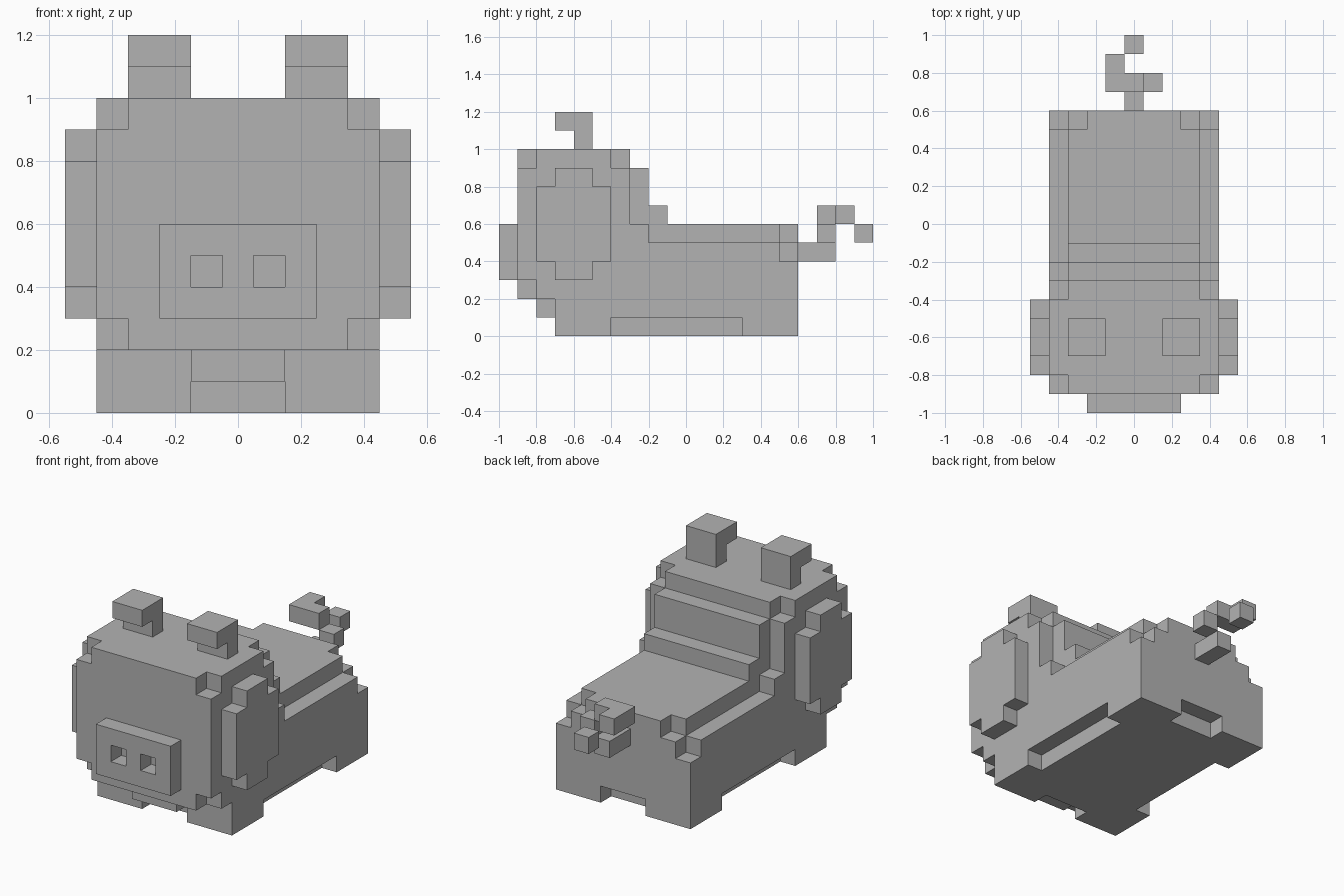
import bpy
import bmesh
from itertools import product
from mathutils import Vector

CELL = 0.1

cube = bpy.data.objects.get("Cube")
if cube:
    bpy.data.objects.remove(cube, do_unlink=True)

grey = bpy.data.materials.new("plain_grey")
grey.use_nodes = True
GREY = (0.45, 0.45, 0.45, 1.0)
grey.diffuse_color = GREY
grey.node_tree.nodes["Principled BSDF"].inputs["Base Color"].default_value = GREY


def block(low, high):
    """Cells from low to high, both included. Cells are centred on x = 0."""
    return set(product(*(range(a, b + 1) for a, b in zip(low, high))))


def wide(half, y, z):
    """Block centred on x, with (first, last) cells in y and z."""
    return block((-half, y[0], z[0]), (half, y[1], z[1]))


def mirrored(cells):
    return cells | {(-x, y, z) for x, y, z in cells}


def build(name, cells):
    """Skin a set of cells with flat outer faces and merge coplanar ones."""
    bm = bmesh.new()
    verts = {}

    def corner(p):
        key = tuple(round(c * 2) for c in p)
        if key not in verts:
            verts[key] = bm.verts.new(Vector(p) * CELL)
        return verts[key]

    for cell in sorted(cells):
        centre = Vector(cell) + Vector((0, 0.5, 0.5))
        for axis, sign in product(range(3), (-1, 1)):
            normal = Vector((0, 0, 0))
            normal[axis] = sign
            if tuple(int(c + n) for c, n in zip(cell, normal)) in cells:
                continue
            u = Vector((0, 0, 0))
            u[(axis + 1) % 3] = 0.5
            v = normal.cross(u)
            middle = centre + normal * 0.5
            ring = (middle - u - v, middle + u - v, middle + u + v, middle - u + v)
            bm.faces.new([corner(p) for p in ring])
    bmesh.ops.dissolve_limit(bm, angle_limit=0.01, verts=bm.verts[:], edges=bm.edges[:])
    mesh = bpy.data.meshes.new(name)
    bm.to_mesh(mesh)
    bm.free()
    mesh.materials.append(grey)
    obj = bpy.data.objects.new(name, mesh)
    bpy.context.collection.objects.link(obj)


# Head with its corner cells cut away
head = wide(4, (-9, -4), (2, 9))
head -= mirrored({(4, -9, 2), (4, -9, 9), (4, -4, 9)})
build("head", head)

# Body with a narrower back
body = wide(4, (-7, 5), (0, 4)) | wide(3, (-2, 5), (5, 5))
# Neck steps
body |= wide(4, (-3, -3), (5, 5)) | wide(3, (-3, -3), (6, 8)) | wide(3, (-2, -2), (6, 6))
# Rounded rump corners
body -= mirrored({(4, 5, 4), (3, 5, 5)})
# Gaps between the feet
body -= mirrored(block((4, -4, 0), (4, 2, 0)))
body -= wide(1, (5, 5), (0, 0)) | wide(1, (-7, -7), (0, 0))
build("body", body - head)

build("chin", wide(1, (-8, -8), (1, 1)))

# Snout with two nostrils
build("snout", wide(2, (-10, -10), (3, 5)) - mirrored({(1, -10, 4)}))

# Ears and cheeks on both sides
ear = block((2, -6, 10), (3, -6, 11)) | block((2, -7, 11), (3, -7, 11))
cheek = block((5, -8, 4), (5, -5, 7)) | block((5, -7, 3), (5, -6, 8))
for part, cells in (("ear", ear), ("cheek", cheek)):
    build("left_" + part, cells)
    build("right_" + part, {(-x, y, z) for x, y, z in cells})

# Curly tail
build("tail", {(0, 6, 4), (0, 7, 4), (1, 7, 5), (0, 7, 6),
               (-1, 7, 6), (-1, 8, 6), (0, 9, 5)})
